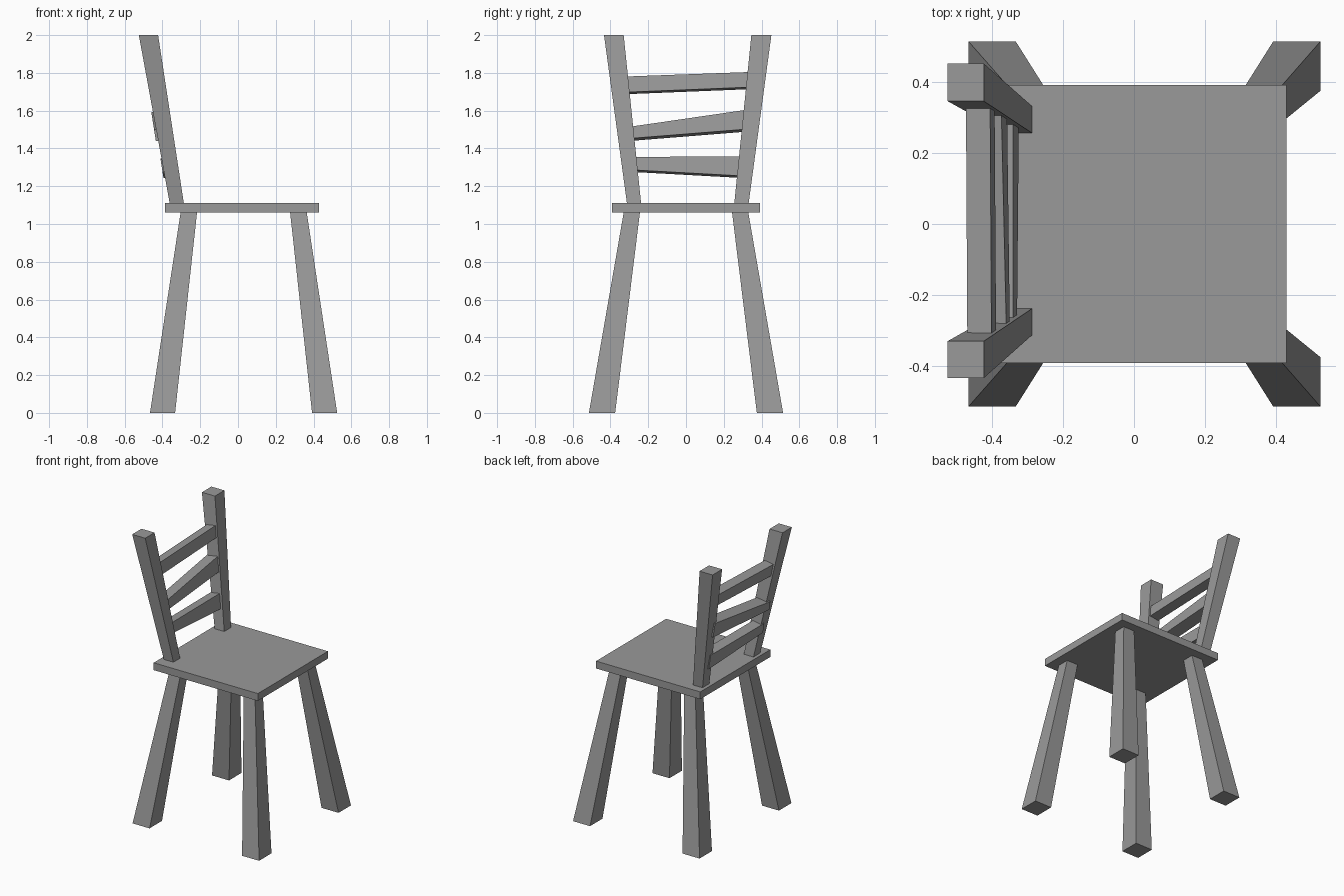
import bpy
import bmesh

cube = bpy.data.objects.get("Cube")
if cube:
    bpy.data.objects.remove(cube, do_unlink=True)

# One flat grey for the whole chair
grey = bpy.data.materials.new("plain_grey")
grey.use_nodes = True
colour = (0.32, 0.32, 0.32, 1)
grey.diffuse_color = colour
bsdf = next(n for n in grey.node_tree.nodes if n.type == 'BSDF_PRINCIPLED')
bsdf.inputs["Base Color"].default_value = colour
bsdf.inputs["Roughness"].default_value = 0.8


def bridge(name, ring_a, ring_b):
    """Solid bar between two four-cornered end sections."""
    bm = bmesh.new()
    a = [bm.verts.new(p) for p in ring_a]
    b = [bm.verts.new(p) for p in ring_b]
    bm.faces.new(a)
    bm.faces.new(b)
    for i in range(4):
        j = (i + 1) % 4
        bm.faces.new((a[i], a[j], b[j], b[i]))
    bmesh.ops.recalc_face_normals(bm, faces=bm.faces)
    mesh = bpy.data.meshes.new(name)
    bm.to_mesh(mesh)
    bm.free()
    mesh.materials.append(grey)
    obj = bpy.data.objects.new(name, mesh)
    bpy.context.collection.objects.link(obj)
    return obj


def rect(x, y, z):
    """Horizontal rectangle from x and y ranges at height z."""
    return [(x[0], y[0], z), (x[1], y[0], z), (x[1], y[1], z), (x[0], y[1], z)]


SEAT_BOTTOM, SEAT_TOP = 1.06, 1.112

# Seat board
seat_x, seat_y = (-0.386, 0.43), (-0.392, 0.392)
bridge("seat", rect(seat_x, seat_y, SEAT_BOTTOM), rect(seat_x, seat_y, SEAT_TOP))

# Four splayed, tapered legs
leg_x = {"back": ((-0.466, -0.333), (-0.304, -0.217)),
         "front": ((0.392, 0.525), (0.276, 0.364))}
for side, s in (("left", 1), ("right", -1)):
    for place, (foot, head) in leg_x.items():
        bridge(f"{place}_{side}_leg",
               rect(foot, (s * 0.375, s * 0.514), 0),
               rect(head, (s * 0.244, s * 0.33), SEAT_BOTTOM))

# Back posts, leaning back and outward, wider at the top
post_y = {"left": ((0.256, 0.332), (0.346, 0.452)),
          "right": ((-0.313, -0.238), (-0.434, -0.33))}
for side, (low, high) in post_y.items():
    bridge(f"{side}_back_post",
           rect((-0.362, -0.287), low, SEAT_TOP),
           rect((-0.525, -0.423), high, 2.0))


def slat_end(y, z_low, z_high, depth, inset):
    """Slat section tilted with the lean of the posts."""
    lean = 0.158
    front = lambda z: -0.286 - inset - lean * (z - SEAT_TOP)
    drop = depth * lean
    return [(front(z_low), y, z_low), (front(z_high), y, z_high),
            (front(z_high) - depth, y, z_high - drop),
            (front(z_low) - depth, y, z_low - drop)]


# Crooked slats: right end, left end, depth, inset behind the post face
slats = {"top_slat": ((-0.34, 1.697, 1.78), (0.35, 1.725, 1.805), 0.068, 0.01),
         "middle_slat": ((-0.31, 1.452, 1.513), (0.33, 1.503, 1.606), 0.085, 0.01),
         "bottom_slat": ((-0.29, 1.287, 1.355), (0.31, 1.254, 1.358), 0.07, 0.016)}
for name, (right, left, depth, inset) in slats.items():
    bridge(name, slat_end(*right, depth, inset), slat_end(*left, depth, inset))
